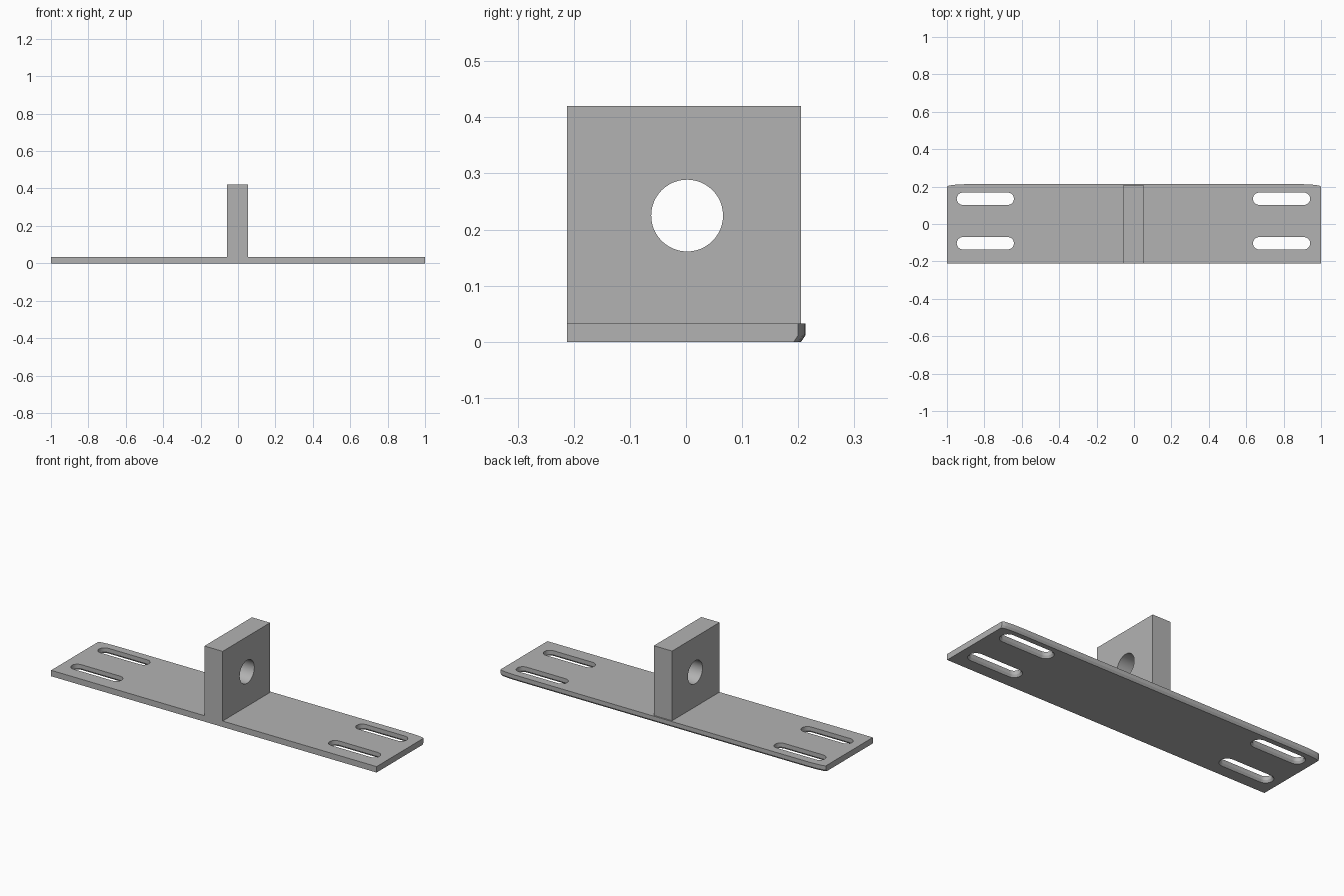
import bpy, bmesh, math

cube = bpy.data.objects.get("Cube")
if cube:
    bpy.data.objects.remove(cube, do_unlink=True)

grey = bpy.data.materials.new("mid grey")
grey.use_nodes = True
grey.diffuse_color = (0.45, 0.45, 0.45, 1)
grey.node_tree.nodes["Principled BSDF"].inputs["Base Color"].default_value = (0.45, 0.45, 0.45, 1)

FRONT, BACK = -0.212, 0.213
THICK, CHAMFER, CHAMFER_H = 0.033, 0.008, 0.012


def loft(name, rings):
    """Closed solid through matching rings of points."""
    bm = bmesh.new()
    loops = [[bm.verts.new(p) for p in ring] for ring in rings]
    n = len(loops[0])
    for a, b in zip(loops, loops[1:]):
        for i in range(n):
            j = (i + 1) % n
            bm.faces.new((a[i], a[j], b[j], b[i]))
    bm.faces.new(loops[0][::-1])
    bm.faces.new(loops[-1])
    bmesh.ops.recalc_face_normals(bm, faces=bm.faces)
    mesh = bpy.data.meshes.new(name)
    bm.to_mesh(mesh)
    bm.free()
    mesh.materials.append(grey)
    obj = bpy.data.objects.new(name, mesh)
    bpy.context.collection.objects.link(obj)
    return obj


def cut(target, cutter):
    mod = target.modifiers.new("cut", 'BOOLEAN')
    mod.operation, mod.solver, mod.object = 'DIFFERENCE', 'EXACT', cutter
    activate(target)
    bpy.ops.object.modifier_apply(modifier=mod.name)
    bpy.data.objects.remove(cutter, do_unlink=True)


def activate(obj):
    bpy.ops.object.select_all(action='DESELECT')
    obj.select_set(True)
    bpy.context.view_layer.objects.active = obj


def plate_ring(z, inset):
    # back edge bends inwards at both ends
    bend = [(0.88 + 0.12 * math.sin(t), BACK - 0.013 * (1 - math.cos(t)) - inset)
            for t in (math.pi / 2 * i / 5 for i in range(6))]
    back = bend[::-1] + [(-x, y) for x, y in bend]
    return [(x, y, z) for x, y in [(-1, FRONT), (1, FRONT)] + back]


def slot_ring(cx, cy, z, r, half=0.12, steps=12):
    pts = []
    for side in (1, -1):
        for i in range(steps + 1):
            a = math.pi * i / steps - side * math.pi / 2
            pts.append((cx + side * half + r * math.cos(a), cy + r * math.sin(a), z))
    return pts


# base plate with a chamfered lower back edge
plate = loft("base_plate", [plate_ring(0, CHAMFER), plate_ring(CHAMFER_H, 0), plate_ring(THICK, 0)])

# four mounting slots, flared at the underside
for cx in (-0.795, 0.789):
    for cy in (-0.103, 0.135):
        r = 0.033
        cut(plate, loft("slot_cutter", [slot_ring(cx, cy, -CHAMFER_H, r + 2 * CHAMFER),
                                        slot_ring(cx, cy, CHAMFER_H, r),
                                        slot_ring(cx, cy, 0.1, r)]))

# upright block with a round hole
x0, x1, y1 = -0.058, 0.054, 0.205
upright = loft("upright_block", [[(x0, FRONT, z), (x1, FRONT, z), (x1, y1, z), (x0, y1, z)]
                                 for z in (THICK, 0.42)])
angles = [2 * math.pi * i / 48 for i in range(48)]
cut(upright, loft("hole_cutter", [[(x, 0.002 + 0.064 * math.cos(a), 0.225 + 0.064 * math.sin(a))
                                   for a in angles] for x in (-0.2, 0.2)]))

for obj in (plate, upright):
    activate(obj)
    bpy.ops.object.shade_smooth_by_angle(angle=math.radians(25))
